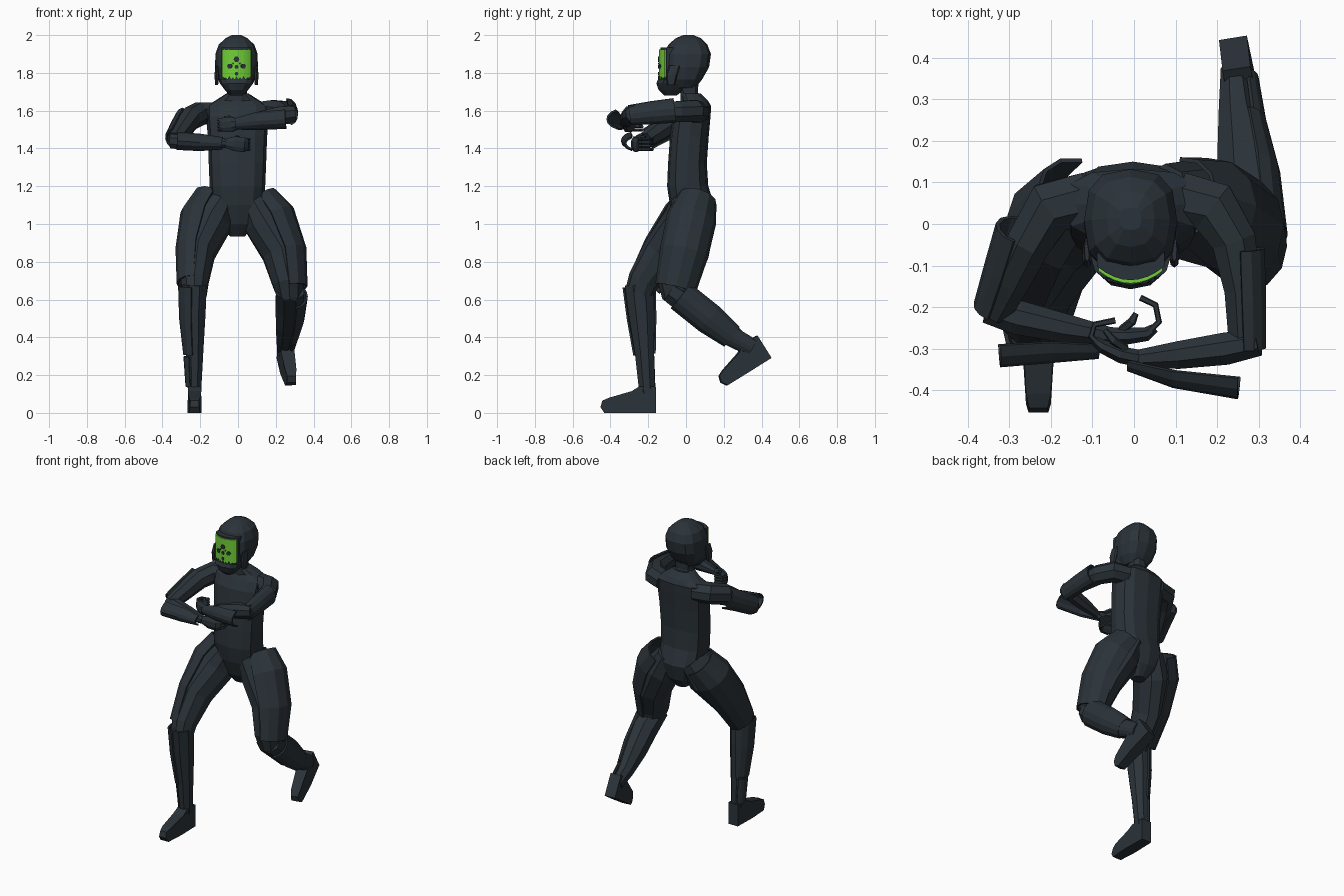
import bpy, bmesh, math
from mathutils import Vector as V


def material(name, rgb):
    m = bpy.data.materials.new(name)
    m.diffuse_color = (*rgb, 1)
    return m


DARK = material("dark slate", (0.024, 0.033, 0.041))
GREEN = material("bright green", (0.17, 0.63, 0.04))


def finish(name, bm, mat=DARK, thick=0):
    bmesh.ops.recalc_face_normals(bm, faces=bm.faces)
    me = bpy.data.meshes.new(name)
    bm.to_mesh(me)
    bm.free()
    me.materials.append(mat)
    ob = bpy.data.objects.new(name, me)
    bpy.context.collection.objects.link(ob)
    if thick:
        mod = ob.modifiers.new("thickness", 'SOLIDIFY')
        mod.thickness = thick
        mod.offset = 0
    return ob


def skin(name, rings, closed=True, thick=0):
    """Bridge rings of points; closed rings also get end caps."""
    bm = bmesh.new()
    rows = [[bm.verts.new(p) for p in r] for r in rings]
    n = len(rows[0])
    for a, b in zip(rows, rows[1:]):
        for i in range(n if closed else n - 1):
            j = (i + 1) % n
            bm.faces.new((a[i], a[j], b[j], b[i]))
    if closed:
        bm.faces.new(rows[0])
        bm.faces.new(rows[-1])
    return finish(name, bm, DARK, thick)


def limb(name, path, ref, sides=8, arc=None, thick=0.01):
    """Loft along (x, y, z, ru, rv); arc=(middle, half) degrees gives an open guard."""
    pts = [V(p[:3]) for p in path]
    if arc:
        angs = [math.radians(arc[0] + arc[1] * (2 * k / 6 - 1)) for k in range(7)]
    else:
        angs = [2 * math.pi * (k + 0.5) / sides for k in range(sides)]
    rings = []
    for i, p in enumerate(path):
        d = (pts[min(i + 1, len(pts) - 1)] - pts[max(i - 1, 0)]).normalized()
        u = V(ref)
        u = (u - d * u.dot(d)).normalized()
        v = d.cross(u)
        rings.append([pts[i] + u * p[3] * math.cos(a) + v * p[4] * math.sin(a) for a in angs])
    return skin(name, rings, not arc, thick if arc else 0)


def trunk(name, levels, cx=0, sides=12, power=0.75):
    """Loft of level rings (z, y front, y back, half width)."""
    def pw(t):
        return math.copysign(abs(t) ** power, t)
    rings = []
    for z, y0, y1, hw in levels:
        angs = [2 * math.pi * k / sides for k in range(sides)]
        rings.append([V((cx + hw * pw(math.cos(a)),
                         (y0 + y1) / 2 + (y1 - y0) / 2 * pw(math.sin(a)), z)) for a in angs])
    return skin(name, rings)


def panel(name, hw, z0, z1, y, depth, mat):
    """Curved plate facing -y, with cut lower corners."""
    bm = bmesh.new()
    cols = []
    for k in range(9):
        x = hw * (k / 4 - 1)
        yy = y + 5 * x * x
        zb = z0 + max(0, abs(x) - hw * .5) * .5
        cols.append([bm.verts.new((x - 0.008, q, z)) for q, z in
                     ((yy, zb), (yy, z1), (yy + depth, z1), (yy + depth, zb))])
    for a, b in zip(cols, cols[1:]):
        for i in range(4):
            bm.faces.new((a[i], a[(i + 1) % 4], b[(i + 1) % 4], b[i]))
    bm.faces.new(cols[0])
    bm.faces.new(cols[-1])
    finish(name, bm, mat)


def foot(name, heel, fwd, up):
    """Wedge shoe: side profile (forward, up, half width) extruded sideways."""
    prof = [(0, 0, .034), (.15, 0, .038), (.275, 0, .03), (.295, .03, .024), (.285, .065, .022),
            (.25, .08, .03), (.13, .115, .036), (.09, .14, .034), (0, .14, .034)]
    f, u = V(fwd).normalized(), V(up).normalized()
    s = f.cross(u)
    skin(name, [[V(heel) + f * a + u * b + s * w * k for a, b, w in prof] for k in (-1, 1)])


X, Z = (1, 0, 0), (0, 0, 1)

# torso and neck
trunk("torso", [(.935, -.0, .075, .04), (1.0, -.05, .125, .09), (1.10, -.085, .15, .14),
                (1.20, -.10, .118, .147), (1.32, -.095, .11, .152), (1.46, -.085, .12, .157),
                (1.57, -.07, .13, .165), (1.625, -.04, .133, .165), (1.655, -.02, .115, .115),
                (1.69, -.025, .08, .06)], -.003)
trunk("neck", [(1.65, -.03, .08, .06), (1.70, -.03, .065, .052), (1.78, -.05, .07, .056)], -.005, 10)

# helmet with jaw
trunk("helmet", [(1.72, -.08, .05, .065), (1.765, -.10, .085, .098), (1.83, -.118, .122, .113),
                 (1.90, -.116, .132, .112), (1.95, -.093, .113, .094), (1.983, -.055, .08, .058),
                 (2.0, -.015, .04, .026)], -.008)
trunk("jaw_guard", [(1.68, -.115, -.05, .032), (1.71, -.145, -.01, .062), (1.745, -.157, .0, .088),
                    (1.768, -.147, .0, .098)], -.008, power=.9)
for s in (-1, 1):
    trunk("ear_guard", [(1.735, -.10, -.06, .008), (1.79, -.105, -.045, .012), (1.84, -.09, -.03, .006)],
          -.008 + s * .105, 8)

# face plate with dark spots
panel("face_frame", .081, 1.75, 1.934, -.135, .035, DARK)
panel("face_plate", .077, 1.76, 1.925, -.143, .012, GREEN)
for x, z, r in ((0, 1.872, .016), (-.036, 1.836, .014), (.036, 1.836, .014), (0, 1.832, .011),
                (0, 1.795, .010), (-.018, 1.85, .005), (.018, 1.85, .005)):
    bm = bmesh.new()
    y = -.146 + 5 * x * x
    ring = [(r * math.cos(a * math.pi / 3), r * math.sin(a * math.pi / 3)) for a in range(6)]
    bm.faces.new([bm.verts.new((x - .008 + c, y + 10 * x * c, z + s)) for c, s in ring])
    finish("face_spot", bm, DARK, .004)
for k in range(7):  # ragged lower edge of the face
    x = (k - 3) * .019
    y, h = -.146 + 5 * x * x, .016 if k % 2 else .009
    bm = bmesh.new()
    bm.faces.new([bm.verts.new(p) for p in ((x - .018, y, 1.765), (x + .002, y, 1.765), (x - .008, y, 1.768 + h))])
    finish("face_edge_notch", bm, DARK, .004)

# left arm, raised across the chest
limb("left_upper_arm", [(.11, .06, 1.59, .06, .07), (.19, .04, 1.598, .062, .07), (.24, -.04, 1.595, .06, .058),
                        (.262, -.16, 1.585, .054, .048), (.268, -.30, 1.572, .046, .042)], Z)
limb("left_upper_arm_guard", [(.26, -.06, 1.60, .062, .05), (.264, -.18, 1.588, .058, .05),
                              (.268, -.30, 1.575, .05, .045)], Z, arc=(-80, 85))
limb("left_forearm", [(.30, -.285, 1.585, .045, .035), (.22, -.30, 1.575, .05, .042),
                      (.11, -.315, 1.555, .042, .036), (.01, -.325, 1.53, .022, .024)], Z)
limb("left_forearm_guard", [(.255, -.345, 1.555, .05, .072), (.10, -.335, 1.545, .046, .055),
                            (-.01, -.32, 1.53, .028, .03)], Z, arc=(-90, 70))

# right arm, held lower
limb("right_upper_arm", [(-.11, .06, 1.585, .06, .07), (-.20, .04, 1.585, .065, .07), (-.25, -.04, 1.56, .065, .058),
                         (-.295, -.13, 1.50, .057, .052), (-.335, -.21, 1.445, .046, .044)], Z)
limb("right_upper_arm_guard", [(-.275, -.015, 1.555, .065, .055), (-.305, -.11, 1.505, .06, .052),
                               (-.338, -.205, 1.45, .055, .045)], Z, arc=(90, 85))
limb("right_forearm", [(-.355, -.205, 1.44, .042, .036), (-.28, -.225, 1.437, .047, .045),
                       (-.17, -.25, 1.43, .042, .038), (-.06, -.27, 1.427, .024, .024)], Z)
limb("right_forearm_guard", [(-.325, -.265, 1.44, .046, .075), (-.20, -.26, 1.432, .044, .07),
                             (-.08, -.275, 1.427, .03, .045)], Z, arc=(90, 70))

# hands with curled fingers and thumb
limb("right_hand", [(-.07, -.268, 1.427, .024, .022), (-.02, -.27, 1.425, .042, .022),
                    (.03, -.265, 1.42, .042, .018), (.05, -.25, 1.42, .034, .012)], Z)
limb("left_hand", [(.02, -.325, 1.53, .022, .022), (-.03, -.315, 1.527, .042, .022),
                   (-.075, -.295, 1.525, .042, .018), (-.095, -.28, 1.525, .034, .012)], Z)
curls = (("right", 1.395, ((.035, -.26), (.06, -.235), (.052, -.195), (.015, -.177))),
         ("left", 1.498, ((-.08, -.295), (-.103, -.27), (-.095, -.242), (-.045, -.232))))
for side, z0, pts in curls:
    for k in range(4):
        limb(side + "_finger", [(x, y, z0 + .018 * k, .009, .008) for x, y in pts], Z, 5)
limb("right_thumb", [(-.03, -.255, 1.44, .011, .011), (-.005, -.235, 1.46, .011, .011),
                     (.005, -.215, 1.46, .007, .007)], Z, 5)
limb("left_thumb", [(-.02, -.30, 1.545, .011, .011), (-.05, -.28, 1.565, .011, .011),
                    (-.07, -.255, 1.565, .007, .007)], Z, 5)

# left leg, trailing and lifted
limb("left_thigh", [(.075, .035, 1.13, .075, .11), (.14, .03, 1.01, .115, .125), (.23, 0, .85, .108, .122),
                    (.268, -.05, .69, .09, .105), (.275, -.04, .61, .07, .085)], X, 10)
limb("left_thigh_guard", [(.11, .06, 1.13, .10, .10), (.175, .03, 1.03, .128, .128), (.25, -.01, .85, .11, .125),
                          (.272, -.055, .66, .092, .105)], X, arc=(0, 90))
limb("left_shin", [(.275, -.08, .65, .08, .07), (.275, .04, .57, .082, .085), (.265, .15, .475, .07, .08),
                   (.25, .27, .39, .05, .055), (.242, .37, .34, .036, .045)], X)
limb("left_shin_guard", [(.28, -.03, .62, .085, .085), (.27, .12, .50, .077, .085), (.255, .24, .405, .06, .066)],
     X, arc=(0, 70))
limb("left_ankle_guard", [(.26, .23, .41, .056, .058), (.25, .35, .345, .045, .05)], X, arc=(0, 60))
foot("left_foot", (.238, .448, .29), (.15, -.85, -.53), (.06, -.52, .83))

# right leg, planted in front
limb("right_thigh", [(-.075, .035, 1.13, .075, .11), (-.14, -.005, 1.01, .11, .12), (-.21, -.12, .85, .092, .112),
                     (-.23, -.225, .70, .078, .085), (-.23, -.25, .63, .068, .075)], (-1, 0, 0), 10)
limb("right_thigh_guard", [(-.125, .065, 1.13, .11, .105), (-.175, 0, 1.03, .13, .125), (-.222, -.11, .86, .105, .118),
                           (-.235, -.22, .68, .085, .09)], (-1, 0, 0), arc=(0, 90))
limb("right_shin", [(-.23, -.25, .68, .07, .08), (-.235, -.235, .52, .068, .074), (-.23, -.22, .32, .05, .055),
                    (-.23, -.205, .10, .037, .045)], (-1, 0, 0))
limb("right_shin_guard", [(-.232, -.248, .67, .08, .085), (-.235, -.235, .50, .072, .075), (-.232, -.22, .31, .053, .056)],
     (-1, 0, 0), arc=(0, 80))
limb("right_ankle_guard", [(-.232, -.215, .30, .052, .05), (-.23, -.205, .14, .043, .045)], (-1, 0, 0), arc=(0, 60))
foot("right_foot", (-.23, -.158, 0), (0, -1, 0), Z)
